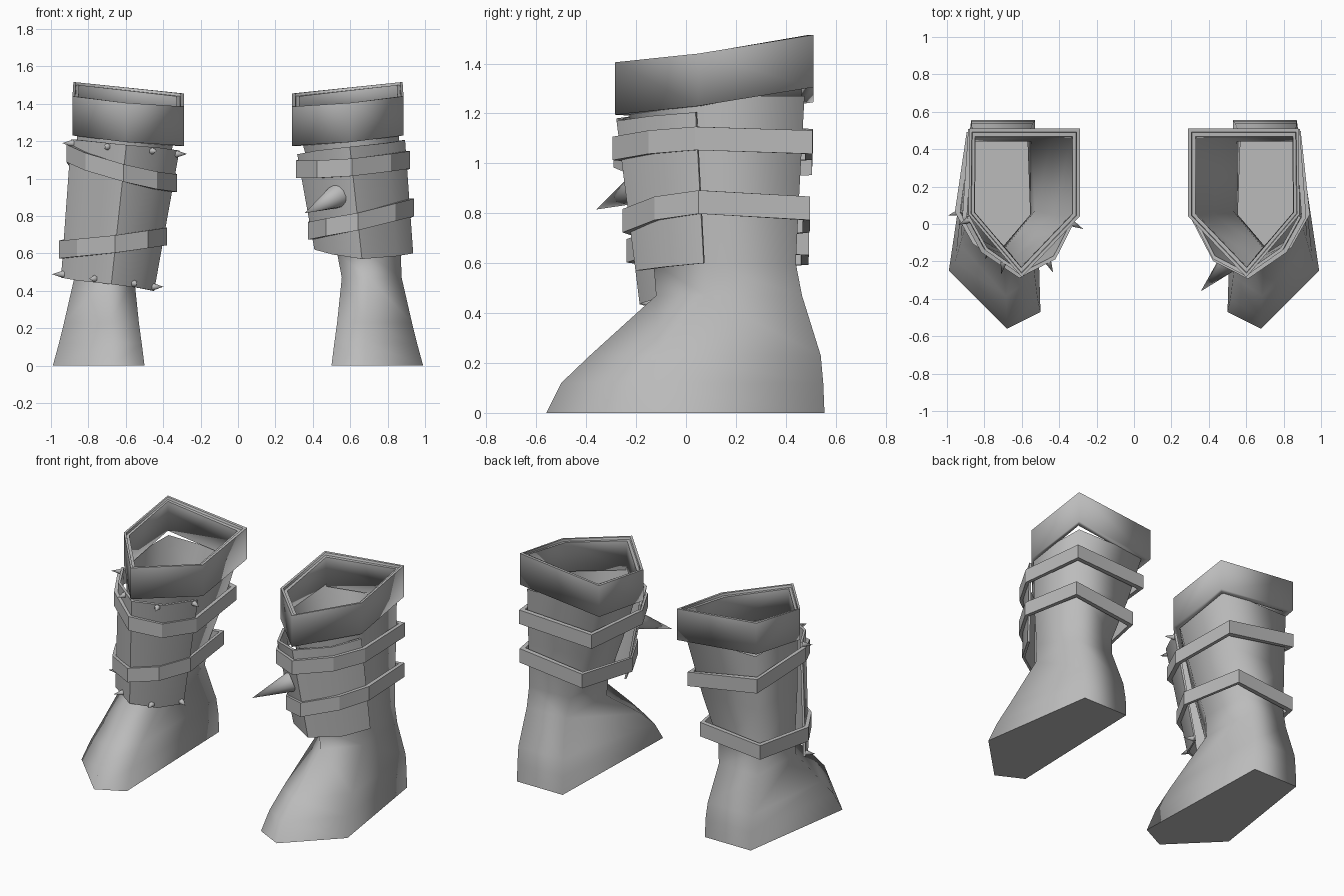
import bpy, bmesh, math
from mathutils import Vector

if "Cube" in bpy.data.objects:
    bpy.data.objects.remove(bpy.data.objects["Cube"])

grey = bpy.data.materials.new("grey_leather")
grey.diffuse_color = (0.5, 0.5, 0.5, 1)
grey.use_nodes = True
grey.node_tree.nodes["Principled BSDF"].inputs["Base Color"].default_value = grey.diffuse_color
CX, CY = 0.62, 0.15          # centre of the leg


def finish(bm, name, side, sharp):
    """Mirror if needed, fix normals, mark sharp edges and make the object."""
    for v in bm.verts:
        v.co.x *= side
    bmesh.ops.recalc_face_normals(bm, faces=bm.faces)
    for f in bm.faces:
        f.smooth = True
    for e in bm.edges:
        e.smooth = not sharp(e)
    me = bpy.data.meshes.new(name)
    bm.to_mesh(me)
    bm.free()
    me.materials.append(grey)
    ob = bpy.data.objects.new(("right_" if side > 0 else "left_") + name, me)
    bpy.context.collection.objects.link(ob)


def by_angle(deg):
    return lambda e: len(e.link_faces) == 2 and e.calc_face_angle(0) > math.radians(deg)


def loft(rows, loop_points=True, loop_rows=False):
    """Skin rows of points; optionally close each row and the row sequence."""
    bm = bmesh.new()
    vs = [[bm.verts.new(p) for p in r] for r in rows]
    n, m = len(rows[0]), len(rows)
    for j in range(m if loop_rows else m - 1):
        a, b = vs[j], vs[(j + 1) % m]
        for i in range(n if loop_points else n - 1):
            k = (i + 1) % n
            bm.faces.new((a[i], a[k], b[k], b[i]))
    return bm, vs


def scaled(p, s):
    return CX + (p[0] - CX) * s, CY + (p[1] - CY) * s


# Outline around the leg: inner back, outer back, outer, outer front, tip, inner front, inner
HIGH = [(.34, .49), (.87, .49), (.90, .04), (.80, -.14), (.60, -.28), (.42, -.19), (.31, .02)]
LOW = [(.48, .47), (.88, .47), (.94, .07), (.85, -.09), (.66, -.21), (.50, -.13), (.41, .05)]


def outline(i, z, s):
    """Outline point i at height z, scaled about the leg centre."""
    t = (z - .6) / .55
    p = Vector(LOW[i]).lerp(Vector(HIGH[i]), t)
    return Vector((*scaled(p, s), z))


def boot(side):
    # rings run: inner back, outer back, outer, toe/front, inner
    rings = [
        (0.0, [(.53, .555), (.87, .555), (.99, -.25), (.68, -.56), (.50, -.47)]),
        (.12, [(.53, .55), (.87, .55), (.957, -.20), (.68, -.50), (.515, -.40)]),
        (.23, [(.54, .54), (.87, .54), (.93, -.11), (.685, -.385), (.53, -.28)]),
        (.47, [(.57, .465), (.86, .465), (.875, .08), (.70, -.12), (.555, .05)]),
        (.60, [(.55, .44), (.86, .44), (.87, .08), (.69, -.13), (.53, .07)]),
        (.90, [(.44, .455), (.855, .455), (.865, .05), (.64, -.18), (.43, .05)]),
        (1.27, [(.33, .475), (.85, .475), (.86, .04), (.60, -.24), (.32, .04)]),
    ]
    bm, vs = loft([[(x, y, z) for x, y in pts] for z, pts in rings])
    bm.faces.new(vs[0])
    finish(bm, "boot", side, lambda e: max(v.co.z for v in e.verts) < .01)


def collar(side):
    # sloping cuff with a thick rim
    pts = [(.29, .51, 1.455), (.88, .51, 1.515), (.885, .05, 1.44),
           (.60, -.285, 1.405), (.29, .04, 1.385)]
    profile = [(1, -.21), (1, 0), (.95, 0), (.94, -.015), (.88, -.015), (.87, -.21)]
    rows = [[(*scaled(p, s), p[2] + dz) for p in pts] for s, dz in profile]
    bm, vs = loft(rows, loop_rows=True)
    rim = {v for r in vs[1:5] for v in r}
    finish(bm, "collar", side,
           lambda e: all(v in rim for v in e.verts) and e.calc_face_angle(0) > .6
           and any(abs(f.normal.z) > .8 for f in e.link_faces))


def strap(side, name, heights):
    # closed band, one height for each outline point
    rows = []
    for s, dz in ((.97, -.047), (1.06, -.047), (1.06, .047), (.97, .047)):
        row = []
        for i, z in enumerate(heights):
            p = outline(i, z, s)
            p.z += dz
            row.append(p)
        rows.append(row)
    bm, _ = loft(rows, loop_rows=True)
    finish(bm, name, side, by_angle(15))


def guard(side, top, bottom):
    # curved plate over the front, from the outer to the inner side
    rows = [[outline(i + 2, z, s) for i, z in enumerate(zs)]
            for s, zs in ((.94, bottom), (.99, bottom), (.99, top), (.94, top))]
    bm, vs = loft(rows, loop_points=False, loop_rows=True)
    for k in (0, -1):
        bm.faces.new([r[k] for r in vs])
    finish(bm, "shin_guard", side, by_angle(42))


def spike(side, name, base, tip, radius, n):
    base, tip = Vector(base), Vector(tip)
    axis = tip - base
    bm = bmesh.new()
    bmesh.ops.create_cone(bm, cap_ends=True, segments=n, radius1=radius,
                          radius2=0, depth=axis.length)
    bmesh.ops.remove_doubles(bm, verts=bm.verts, dist=1e-5)
    q = axis.to_track_quat('Z', 'Y')
    for v in bm.verts:
        v.co = q @ v.co + (base + tip) / 2
    finish(bm, name, side, by_angle(60))


for side in (1, -1):
    boot(side)
    collar(side)

# right boot: short guard with one large spike
strap(1, "upper_strap", [1.06, 1.085, 1.10, 1.085, 1.06, 1.05, 1.05])
strap(1, "lower_strap", [.77, .82, .845, .82, .77, .74, .72])
guard(1, [1.205, 1.19, 1.17, 1.15, 1.13], [.60, .585, .57, .595, .62])
spike(1, "large_spike", (.53, -.18, .905), (.357, -.36, .815), .065, 12)

# left boot: long guard with rows of small spikes
strap(-1, "upper_strap", [1.00, 1.09, 1.135, 1.09, 1.03, .99, .975])
strap(-1, "lower_strap", [.68, .64, .62, .63, .65, .675, .69])
top = [1.21, 1.20, 1.18, 1.165, 1.15]
bottom = [.47, .455, .435, .415, .40]
guard(-1, top, bottom)
for label, zs, dz in (("top", top, -.02), ("bottom", bottom, .02)):
    for k, t in enumerate((.1, 1.5, 2.8, 3.9)):
        i = int(t)
        f = t - i
        a = outline(i + 2, zs[i] + dz, .98)
        b = outline(i + 3, zs[i + 1] + dz, .98)
        p = a.lerp(b, f)
        d = Vector((p.x - CX, p.y - CY, 0)).normalized()
        spike(-1, f"{label}_spike_{k + 1}", p, p + d * .065, .02, 6)
